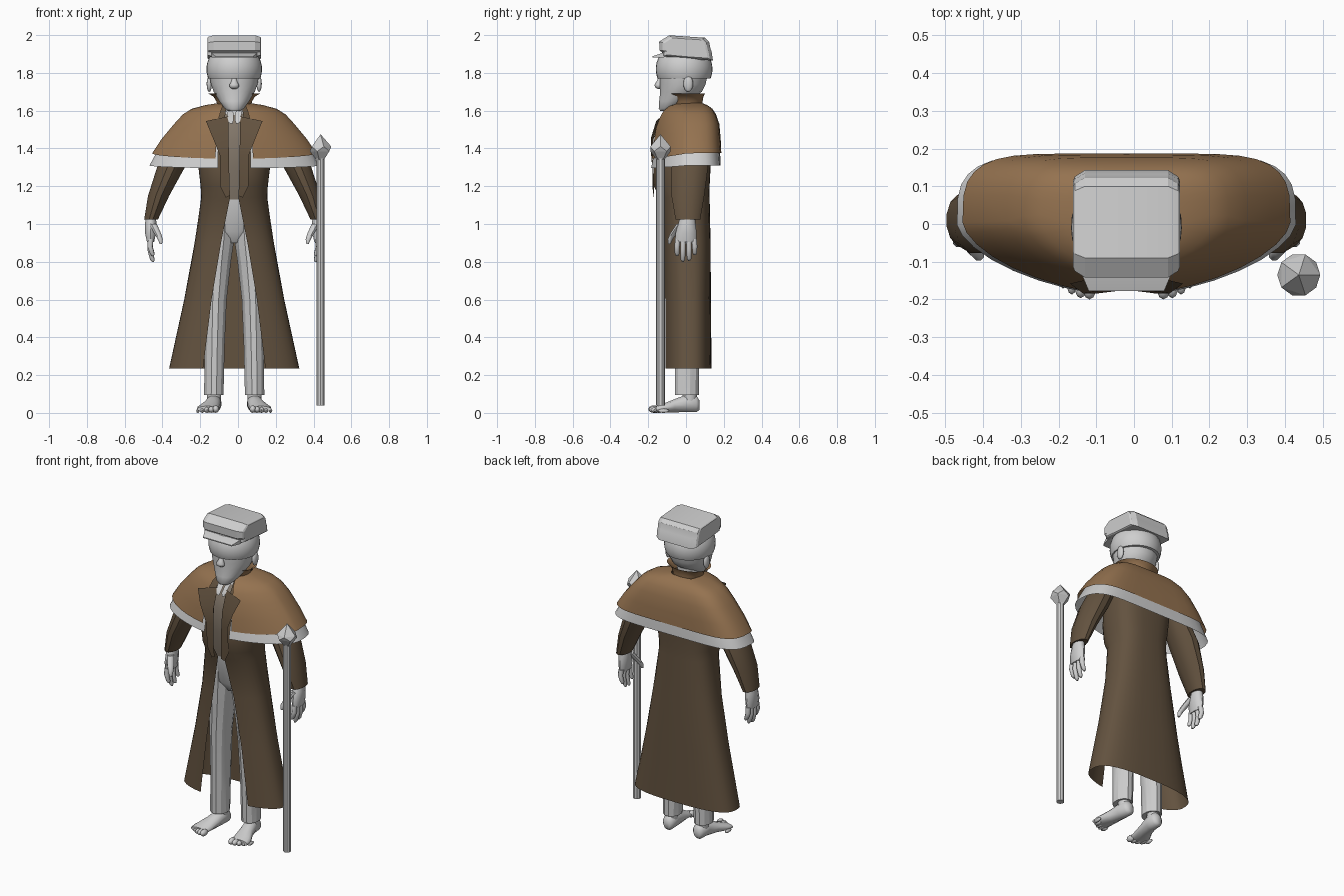
import bpy, bmesh, math

if "Cube" in bpy.data.objects:
    bpy.data.objects.remove(bpy.data.objects["Cube"])

CX = -0.02  # body centre line; the staff balances it on the other side


def material(name, rgb):
    m = bpy.data.materials.new(name)
    m.diffuse_color = (*rgb, 1)
    m.use_nodes = True
    m.node_tree.nodes["Principled BSDF"].inputs["Base Color"].default_value = m.diffuse_color
    return m


GREY = material("pale grey", (0.62, 0.62, 0.62))
CAPE = material("cape brown", (0.30, 0.17, 0.08))
COAT = material("coat brown", (0.125, 0.085, 0.05))
VEST = material("vest taupe", (0.22, 0.18, 0.14))


def spow(v, e):
    return math.copysign(abs(v) ** e, v)


def ring(c, r1, r2, n=12, axis="z", e=1.0):
    """Superellipse section around c, facing along z or y."""
    pts = []
    for i in range(n):
        a = 2 * math.pi * (i + 0.5) / n
        u, v = r1 * spow(math.cos(a), e), r2 * spow(math.sin(a), e)
        if axis == "z":
            pts.append((c[0] + u, c[1] + v, c[2]))
        else:
            pts.append((c[0] + u, c[1], c[2] + v))
    return pts


def loft(bm, rings, closed=True):
    rows = [[bm.verts.new(p) for p in r] for r in rings]
    n = len(rows[0])
    for a, b in zip(rows, rows[1:]):
        for i in range(n if closed else n - 1):
            j = (i + 1) % n
            bm.faces.new((a[i], a[j], b[j], b[i]))
    if closed:
        bm.faces.new(rows[0][::-1])
        bm.faces.new(rows[-1])


def ball(bm, c, r, u=12, v=8):
    out = bmesh.ops.create_uvsphere(bm, u_segments=u, v_segments=v, radius=1)
    for p in out["verts"]:
        p.co = [c[k] + p.co[k] * r[k] for k in range(3)]


def finish(name, bm, mat, mirror=False, angle=35, x=CX):
    bmesh.ops.recalc_face_normals(bm, faces=bm.faces)
    me = bpy.data.meshes.new(name)
    bm.to_mesh(me)
    bm.free()
    me.materials.append(mat)
    me.shade_smooth()
    me.set_sharp_from_angle(angle=math.radians(angle))
    ob = bpy.data.objects.new(name, me)
    ob.location.x = x
    bpy.context.collection.objects.link(ob)
    if mirror:
        ob.modifiers.new("mirror", "MIRROR")
    return ob


def solid(name, rings, mat, mirror=False, angle=35):
    bm = bmesh.new()
    loft(bm, rings)
    return finish(name, bm, mat, mirror, angle)


def open_shell(name, levels, mat, ef=1.0, eb=0.7, dip=0.0, dent=0.0, n=16):
    """Half garment, open at the front, mirrored; levels are z, half width, front y, back y, gap."""
    rows = []
    for k, (z, rx, yf, yb, w) in enumerate(levels):
        t = k / (len(levels) - 1)
        yc = (yf + yb) / 2
        a0 = math.asin((w / rx) ** (1 / ef))
        row = []
        for i in range(n + 1):
            a = a0 + (math.pi - a0) * i / n
            s, c = math.sin(a), math.cos(a)
            e = ef if c > 0 else eb
            x = 0 if i == n else rx * max(s, 0) ** e
            y = yc - spow(c, e) * (yb - yf) / 2 - dent * max(0, -c) ** 6 * t
            row.append((x, y, z - dip * max(0, c) * t))
        rows.append(row)
    bm = bmesh.new()
    loft(bm, rows, closed=False)
    return finish(name, bm, mat, True)


# Long coat, cape with pale lining, standing collar
open_shell("coat", [
    (1.63, .09, -.06, .09, .04), (1.56, .18, -.12, .13, .05), (1.45, .20, -.155, .14, .04),
    (1.30, .19, -.175, .13, .035), (1.20, .178, -.172, .125, .028), (1.14, .175, -.14, .125, .022),
    (.90, .21, -.12, .13, .07), (.60, .265, -.12, .132, .12), (.235, .345, -.12, .135, .165)], COAT, ef=.9)
open_shell("cape", [
    (1.64, .085, -.06, .085, .045), (1.63, .15, -.10, .115, .06), (1.61, .225, -.13, .145, .07),
    (1.58, .272, -.15, .167, .08), (1.53, .318, -.17, .187, .085), (1.45, .385, -.183, .197, .095),
    (1.375, .435, -.19, .203, .10)], CAPE, ef=1.2, eb=.55, dip=0.03, dent=.016)
open_shell("cape_lining", [
    (1.50, .325, -.15, .172, .085), (1.40, .40, -.174, .188, .085), (1.31, .45, -.192, .199, .085)],
    GREY, ef=1.2, eb=.55, dip=0.015, dent=.016)
open_shell("collar", [(1.61, .085, -.07, .085, .05), (1.65, .095, -.08, .088, .06),
                      (1.675, .11, -.09, .092, .075), (1.69, .137, -.105, .10, .09)],
           CAPE, eb=1.0)

# Lapels: pointed at the chest, running down as a narrow strip
bm = bmesh.new()
loft(bm, [[(.03, -.13, 1.57), (.15, -.158, 1.545)], [(.03, -.172, 1.45), (.115, -.184, 1.46)],
          [(.028, -.178, 1.36), (.075, -.184, 1.36)], [(.025, -.178, 1.2), (.075, -.17, 1.2)],
          [(.022, -.172, 1.15), (.045, -.17, 1.14)]], closed=False)
finish("lapel", bm, COAT, True)

# Sleeves
solid("sleeve", [ring(c, a, b, 12) for c, a, b in [
    ((.18, .01, 1.54), .06, .07), ((.27, .02, 1.43), .075, .085), ((.335, .02, 1.30), .076, .10),
    ((.40, .01, 1.15), .058, .09), ((.44, .01, 1.025), .038, .068)]], COAT, True)

# Hands
bm = bmesh.new()
loft(bm, [ring(c, a, b, 10) for c, a, b in [
    ((.44, .01, 1.06), .025, .035), ((.442, .005, 1.0), .032, .047),
    ((.443, 0, .95), .03, .056), ((.443, -.002, .905), .02, .056)]])
for y, tip in ((-.043, .83), (-.015, .80), (.015, .805), (.042, .835)):
    loft(bm, [ring((x, y * f, z), r, r, 8) for x, f, z, r in [
        (.442, 1, .92, .016), (.446, 1.1, (tip + .93) / 2, .015),
        (.434, 1.1, tip + .012, .013), (.43, 1.1, tip, .006)]])
loft(bm, [ring(c, r, r, 8) for c, r in [
    ((.43, -.03, 1.0), .022), ((.405, -.066, .95), .019), ((.392, -.083, .92), .015), ((.388, -.088, .895), .007)]])
finish("hand", bm, GREY, True, 50)

# Trousers, shirt front below the waist, vest above it
solid("trouser_leg", [ring(c, a, b, 12) for c, a, b in [
    ((.108, .005, .095), .053, .065), ((.104, .005, .35), .055, .068), ((.098, 0, .60), .06, .075),
    ((.085, 0, .80), .07, .086), ((.075, 0, .92), .078, .098), ((.065, 0, 1.10), .08, .105)]], GREY, True, 25)
solid("shirt", [ring((0, y, z), a, b, 16, e=.85) for y, z, a, b in [
    (0, .90, .03, .06), (0, .96, .12, .10), (0, 1.15, .155, .115)]], GREY)
solid("vest", [ring((0, y, z), a, b, 16, e=.85) for y, z, a, b in [
    (0, 1.13, .155, .116), (-.01, 1.3, .165, .135), (-.01, 1.45, .165, .13),
    (0, 1.55, .12, .105), (.01, 1.60, .07, .065)]], VEST)
solid("neck", [ring((0, y, z), r, r, 16) for y, z, r in [
    (0, 1.52, .09), (.0, 1.58, .078), (.005, 1.64, .062), (.01, 1.74, .065)]], GREY)
# Shirt collar points at the throat
bm = bmesh.new()
loft(bm, [[(.005, -.10, 1.59), (.045, -.075, 1.63)], [(.004, -.14, 1.55), (.035, -.138, 1.56)],
          [(.01, -.146, 1.53), (.028, -.146, 1.535)]], closed=False)
finish("shirt_collar", bm, GREY, True)

# Bare feet with toes
bm = bmesh.new()
loft(bm, [ring(c, a, b, 12, "y") for c, a, b in [
    ((.105, .072, .04), .02, .025), ((.105, .055, .048), .038, .046), ((.108, 0, .05), .04, .048),
    ((.120, -.06, .038), .046, .036), ((.138, -.12, .026), .058, .024), ((.142, -.16, .02), .056, .016)]])
loft(bm, [ring((.107, .02, z), r, r, 12) for z, r in [(.04, .036), (.16, .042)]])
for i in range(5):
    r = .02 - .0022 * i
    ball(bm, (.098 + .0235 * i, -.17 + .008 * i * i / 2.5, r), (r * .9, .03, r), 10, 6)
finish("foot", bm, GREY, True, 60)

# Head: lower face, domed cranium with a flat lower edge, nose and ears
solid("face", [ring((0, (f + b) / 2, z), a, (b - f) / 2, 20) for z, a, f, b in [
    (1.597, .03, -.135, -.085), (1.612, .052, -.145, -.05), (1.65, .08, -.143, .02),
    (1.70, .11, -.138, .085), (1.74, .125, -.14, .105), (1.785, .132, -.14, .115)]], GREY, angle=50)
bm = bmesh.new()
ball(bm, (0, -.01, 1.82), (.147, .15, .14), 32, 24)
cut = bmesh.ops.bisect_plane(bm, geom=bm.verts[:] + bm.edges[:] + bm.faces[:],
                             plane_co=(0, 0, 1.77), plane_no=(0, 0, -1), clear_outer=True)
bmesh.ops.contextual_create(bm, geom=[g for g in cut["geom_cut"] if isinstance(g, bmesh.types.BMEdge)])
finish("cranium", bm, GREY)
solid("nose", [ring((0, y, z), a, b, 10) for y, z, a, b in [
    (-.138, 1.715, .012, .012), (-.146, 1.725, .026, .019), (-.146, 1.738, .026, .02),
    (-.14, 1.755, .016, .016), (-.135, 1.775, .012, .012)]], GREY, angle=60)
bm = bmesh.new()
ball(bm, (.132, .012, 1.742), (.014, .026, .043))
finish("ear", bm, GREY, True, 60)

# Flat-topped cap: a side profile carried across, shrinking at the sides, with a short peak
outline = [(-.125, 1.887), (-.125, 1.908), (-.14, 1.918), (-.142, 1.965), (-.09, 1.999), (.10, 1.986),
           (.122, 1.965), (.13, 1.925), (.135, 1.915), (.143, 1.865), (0, 1.875)]
solid("cap", [[(x, y * s, 1.93 + (z - 1.93) * s) for y, z in outline] for x, s in [
    (-.142, .80), (-.137, .88), (-.11, 1), (.11, 1), (.137, .88), (.142, .80)]], GREY, angle=20)
solid("cap_peak", [[(-w, y, z), (w, y, z), (w, y, z + t), (-w, y, z + t)] for y, w, z, t in [
    (-.08, .125, 1.885, .03), (-.13, .12, 1.882, .022), (-.178, .10, 1.882, .006)]], GREY, angle=20)

# Walking staff with a faceted gem head
bm = bmesh.new()
loft(bm, [ring((0, -.135, z), .023, .023, 10) for z in (.04, 1.36)])
finish("staff", bm, GREY, x=.437)
bm = bmesh.new()
five = lambda r, z, k: [bm.verts.new((r * math.cos(a), -.135 + r * math.sin(a), z))
                        for a in (math.tau * (i + k) / 5 for i in range(5))]
up, low, base = five(.057, 1.41, 0), five(.057, 1.385, .5), five(.022, 1.34, .5)
apex = bm.verts.new((0, -.135, 1.475))
for i in range(5):
    j = (i + 1) % 5
    bm.faces.new((apex, up[i], up[j]))
    bm.faces.new((up[i], low[i], up[j]))
    bm.faces.new((up[j], low[i], low[j]))
    bm.faces.new((low[i], base[i], base[j], low[j]))
bm.faces.new(base)
finish("staff_gem", bm, GREY, angle=5, x=.437)
